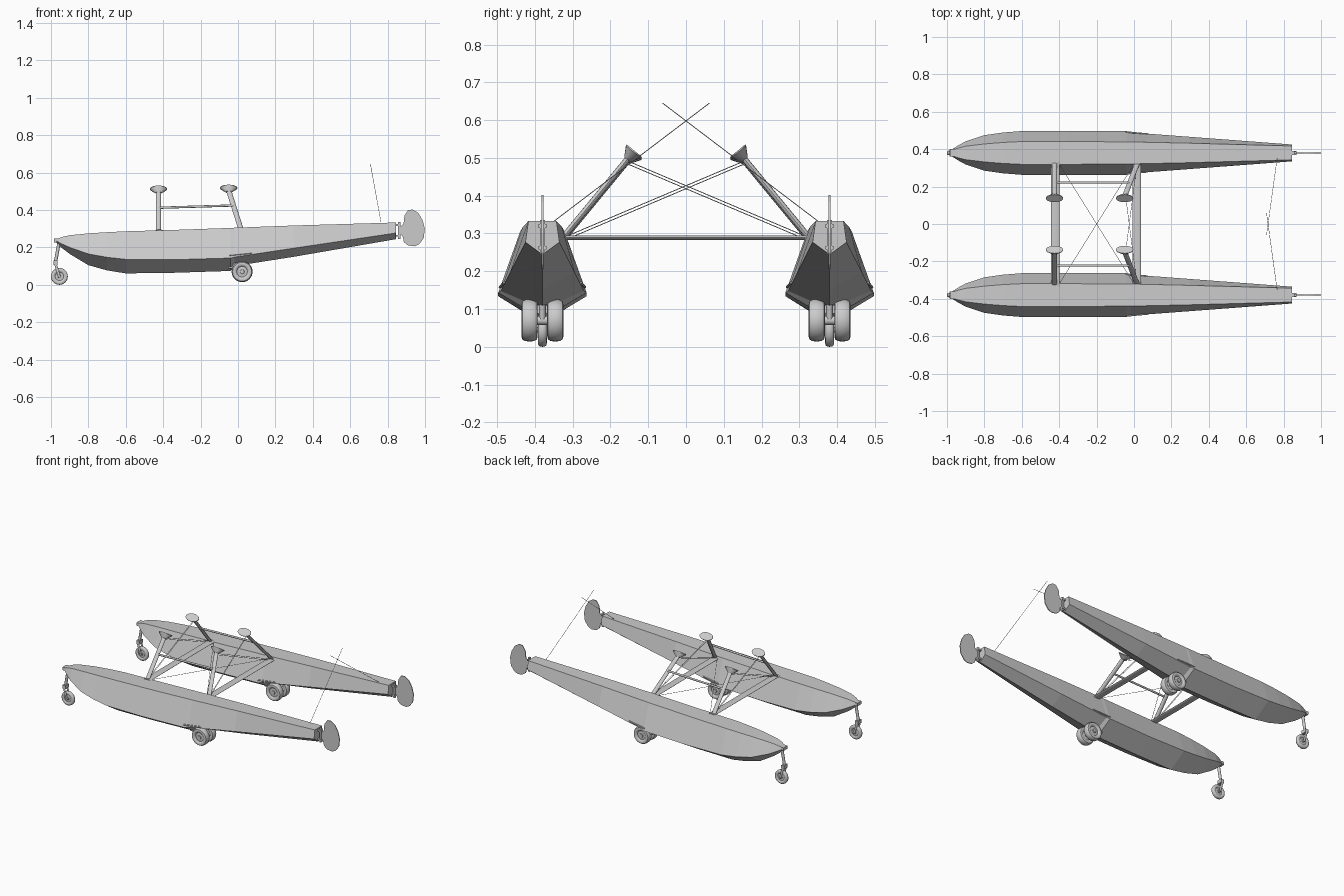
import bpy, bmesh, math
from mathutils import Vector

if "Cube" in bpy.data.objects:
    bpy.data.objects.remove(bpy.data.objects["Cube"])

grey = bpy.data.materials.new("light grey")
grey.diffuse_color = (0.6, 0.6, 0.6, 1)
grey.use_nodes = True
grey.node_tree.nodes["Principled BSDF"].inputs["Base Color"].default_value = grey.diffuse_color


def add(name, verts, faces, smooth=False):
    me = bpy.data.meshes.new(name)
    me.from_pydata([tuple(v) for v in verts], [], faces)
    bm = bmesh.new()
    bm.from_mesh(me)
    bmesh.ops.remove_doubles(bm, verts=bm.verts, dist=1e-5)
    bmesh.ops.recalc_face_normals(bm, faces=bm.faces)
    bm.to_mesh(me)
    bm.free()
    me.materials.append(grey)
    ob = bpy.data.objects.new(name, me)
    bpy.context.collection.objects.link(ob)
    if smooth:
        bpy.ops.object.select_all(action='DESELECT')
        ob.select_set(True)
        bpy.context.view_layer.objects.active = ob
        bpy.ops.object.shade_smooth_by_angle(angle=math.radians(40))
    return ob


def loft(name, rings, closed=False, smooth=False):
    """Skin rings of points; closed joins the last ring to the first."""
    n, m = len(rings[0]), len(rings)
    faces = [(i * n + j, i * n + (j + 1) % n, (i + 1) % m * n + (j + 1) % n, (i + 1) % m * n + j)
             for i in range(m if closed else m - 1) for j in range(n)]
    if not closed:
        faces += [tuple(range(n)), tuple(range((m - 1) * n, m * n))]
    return add(name, [p for r in rings for p in r], faces, smooth)


def bar(name, a, b, rx, ry=None, n=12, rx2=None, ry2=None):
    """Elliptical rod from a to b; rx is the radius along the x-ward axis."""
    a, b = Vector(a), Vector(b)
    ry = ry or rx
    d = (b - a).normalized()
    ref = Vector((1, 0, 0)) if abs(d.x) < 0.9 else Vector((0, 1, 0))
    u = (ref - d * ref.dot(d)).normalized()
    v = d.cross(u)
    ring = lambda c, p, q: [c + u * p * math.cos(t * math.tau / n) + v * q * math.sin(t * math.tau / n)
                            for t in range(n)]
    return loft(name, [ring(a, rx, ry), ring(b, rx2 or rx, ry2 or ry)], smooth=n > 6)


def wheel(name, c, r, w, n=32):
    """Lathed tyre with a sunken rim and a hub, axle along y."""
    prof = [(0.0, .45), (.2, .45), (.22, .32), (.5, .28), (.58, .42), (.75, .5), (.9, .45), (.98, .28), (1, 0)]
    prof = prof + [(a, -b) for a, b in prof[-2::-1]]
    rings = [[(c[0] + r * p * math.cos(i * math.tau / n), c[1] + w * q,
               c[2] + r * p * math.sin(i * math.tau / n)) for p, q in prof] for i in range(n)]
    return loft(name, rings, closed=True, smooth=True)


def box(name, c, s):
    rings = [[(c[0] + sx * s[0] / 2, c[1] + a * s[1] / 2, c[2] + b * s[2] / 2)
              for a, b in ((-1, -1), (1, -1), (1, 1), (-1, 1))] for sx in (-1, 1)]
    return loft(name, rings)


# hull stations: x, deck half width, deck z, chine half width, chine z, keel z
STATIONS = [(-.975, .014, .243, .018, .236, .228), (-.94, .026, .256, .04, .218, .195),
            (-.9, .036, .265, .062, .2, .165), (-.8, .048, .275, .095, .165, .105),
            (-.7, .056, .281, .109, .147, .077), (-.6, .061, .286, .117, .136, .061),
            (-.35, .061, .293, .117, .134, .064), (-.04, .059, .304, .117, .143, .074),
            (-.02, .059, .305, .11, .148, .1), (.3, .052, .317, .086, .196, .15),
            (.845, .037, .333, .045, .277, .244)]

for s, side in ((-1, "front"), (1, "back")):
    y = s * .38
    # hull with flat deck, hard chine, V bottom and step
    loft(side + "_float_hull", [[(x, y - dw, dz), (x, y + dw, dz), (x, y + cw, cz), (x, y, kz), (x, y - cw, cz)]
                                for x, dw, dz, cw, cz, kz in STATIONS])
    # water rudder, with post and hinges
    outline = [(.868, .31), (.885, .325), (.89, .37), (.91, .4), (.935, .402), (.965, .383), (.987, .345),
               (.999, .3), (.993, .25), (.97, .218), (.945, .206), (.91, .21), (.887, .228), (.88, .26), (.868, .27)]
    loft(side + "_rudder_blade", [[(x, y + t, z) for x, z in outline] for t in (-.0025, .0025)])
    box(side + "_rudder_post", (.862, y, .29), (.012, .014, .09))
    for z in (.262, .32):
        box(side + "_rudder_hinge", (.855, y, z), (.03, .022, .01))
    # nose wheel, leg and fork
    wheel(side + "_nose_wheel", (-.955, y, .045), .045, .024)
    bar(side + "_nose_leg", (-.955, y, .235), (-.975, y, .125), .009)
    box(side + "_bow_bracket", (-.968, y, .237), (.03, .04, .02))
    box(side + "_fork_crown", (-.975, y, .118), (.022, .036, .022))
    for t in (-1, 1):
        bar(side + "_nose_fork", (-.977, y + t * .016, .115), (-.955, y + t * .016, .042), .007, .003)
    bar(side + "_nose_axle", (-.955, y - .02, .045), (-.955, y + .02, .045), .007)
    # twin main wheels, axle, trailing arm and mount
    for t in (-1, 1):
        wheel(side + "_main_wheel", (.022, y + t * .034, .07), .056, .043)
    bar(side + "_main_axle", (.022, y - .05, .07), (.022, y + .05, .07), .012)
    bar(side + "_main_arm", (-.045, y, .1), (.022, y, .07), .01, .014)
    bar(side + "_main_leg", (.03, y, .125), (.022, y, .07), .012, .009)
    box(side + "_gear_mount", (-.02, y, .105), (.06, .07, .035))
    # wheel well lip on the hull side
    for t in (-1, 1):
        bar(side + "_well_lip", (-.045, y + t * .112, .158), (.075, y + t * .101, .17), .004, n=6)

    # cabin struts with flared pads
    for name, foot, top in (("fore", (-.425, s * .325, .285), (-.425, s * .148, .5)),
                            ("aft", (.018, s * .325, .29), (-.05, s * .148, .505))):
        bar(f"{side}_{name}_strut", foot, top, .014, .008)
        d = (Vector((0, top[1] - foot[1], top[2] - foot[2]))).normalized()
        p = Vector(top)
        bar(f"{side}_{name}_pad_cone", p - d * .012, p + d * .014, .016, .01, 20, .046, .026)
        bar(f"{side}_{name}_pad", p + d * .014, p + d * .018, .046, .026, 20)
    # rod joining the struts
    bar(side + "_strut_rod", (-.42, s * .222, .412), (-.025, s * .222, .424), .006)
    # bracing wires: bay diagonals, cross bracing and tail wire
    for x0, x1 in ((-.425, -.425), (.015, -.045)):
        for dz in (0, .008):
            bar(side + "_bay_wire", (x0, s * .315, .293 - dz), (x1, -s * .15, .49 - dz), .0012, n=5)
    bar(side + "_deck_wire", (-.4, s * .32, .29), (0, -s * .32, .29), .0012, n=5)
    bar(side + "_tail_wire", (.765, s * .35, .332), (.708, -s * .062, .645), .0012, n=5)

# spreader bars between the floats
for name, x in (("fore", -.42), ("aft", .015)):
    bar(name + "_spreader", (x, -.335, .289), (x, .335, .289), .023, .006, 16)
